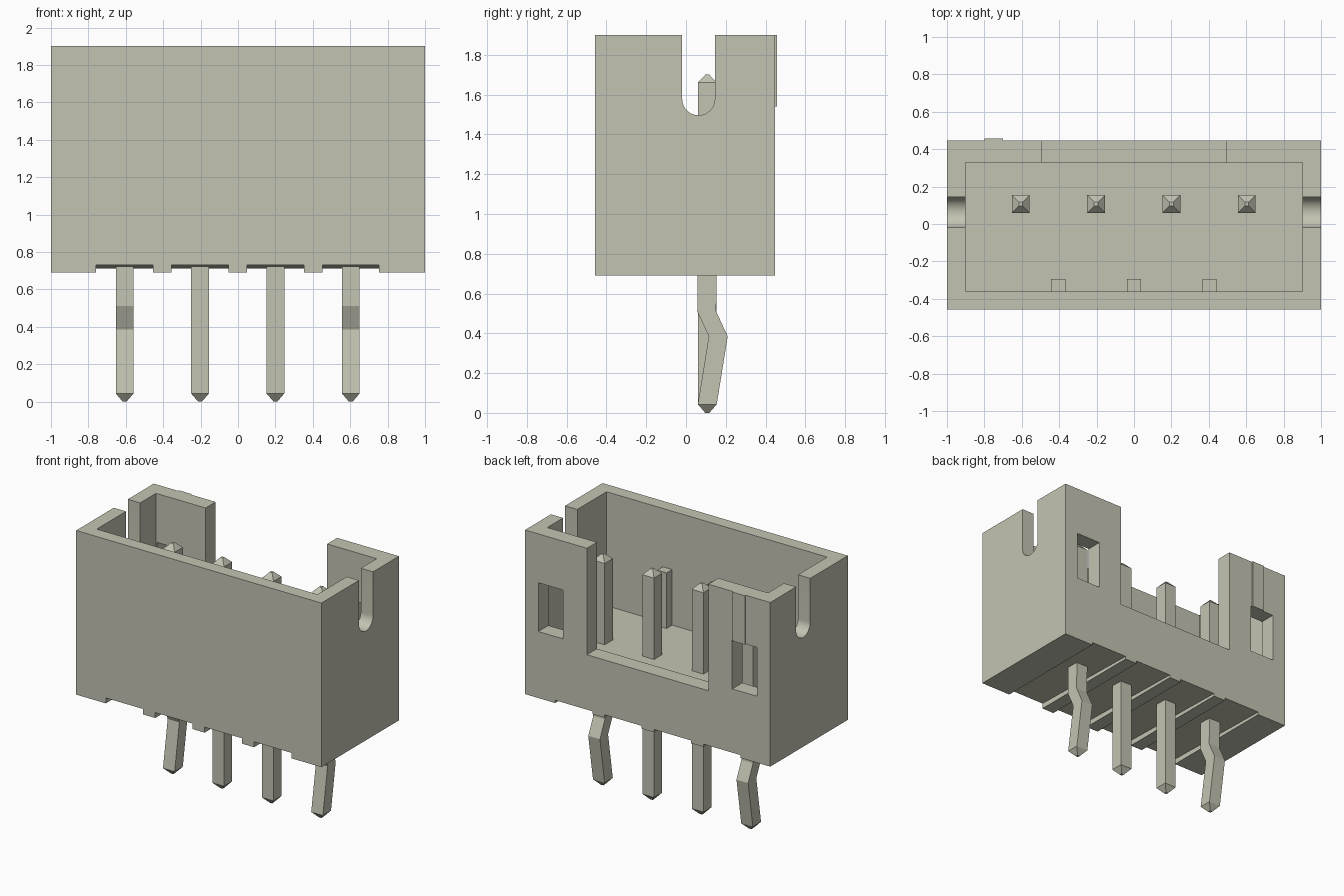
import bpy, bmesh, math
from mathutils import Vector

if "Cube" in bpy.data.objects:
    bpy.data.objects.remove(bpy.data.objects["Cube"], do_unlink=True)

COLOUR = (0.55, 0.55, 0.45, 1.0)
mat = bpy.data.materials.new("pale stone grey")
mat.use_nodes = True
mat.diffuse_color = COLOUR
mat.node_tree.nodes["Principled BSDF"].inputs["Base Color"].default_value = COLOUR


def make_object(name, bm):
    bmesh.ops.recalc_face_normals(bm, faces=bm.faces)
    mesh = bpy.data.meshes.new(name)
    bm.to_mesh(mesh)
    bm.free()
    mesh.materials.append(mat)
    obj = bpy.data.objects.new(name, mesh)
    bpy.context.collection.objects.link(obj)
    return obj


def prism(name, profile, x0, x1):
    """Extrude a (y, z) profile along x."""
    bm = bmesh.new()
    face = bm.faces.new([bm.verts.new((x0, y, z)) for y, z in profile])
    ext = bmesh.ops.extrude_face_region(bm, geom=[face])
    verts = [v for v in ext["geom"] if isinstance(v, bmesh.types.BMVert)]
    bmesh.ops.translate(bm, verts=verts, vec=(x1 - x0, 0, 0))
    return make_object(name, bm)


def box(name, x, y, z):
    return prism(name, [(y[0], z[0]), (y[1], z[0]), (y[1], z[1]), (y[0], z[1])], *x)


def cut(target, cutter):
    cutter.hide_render = True
    mod = target.modifiers.new("cut", "BOOLEAN")
    mod.operation = "DIFFERENCE"
    mod.solver = "EXACT"
    mod.object = cutter
    bpy.context.view_layer.objects.active = target
    bpy.ops.object.modifier_apply(modifier=mod.name)
    bpy.data.objects.remove(cutter, do_unlink=True)


def pin(name, x, path, half=0.0475, tip=0.01):
    """Square pin through (y, z) centres, with a blunt pyramid at each end."""
    bm = bmesh.new()
    rings = []
    for i, (y, z) in enumerate(path):
        h = tip if i in (0, len(path) - 1) else half
        rings.append([bm.verts.new((x + sx * h, y + sy * h, z))
                      for sx, sy in ((-1, -1), (1, -1), (1, 1), (-1, 1))])
    for a, b in zip(rings, rings[1:]):
        for k in range(4):
            bm.faces.new((a[k], a[(k + 1) % 4], b[(k + 1) % 4], b[k]))
    bm.faces.new(rings[0])
    bm.faces.new(rings[-1])
    return make_object(name, bm)


# Housing shell with cavity and wide opening in the back wall
FRONT, BACK, BOTTOM, TOP = -0.457, 0.447, 0.69, 1.9
housing = box("housing", (-1, 1), (FRONT, BACK), (BOTTOM, TOP))
cut(housing, box("cavity_cutter", (-0.9, 0.9), (-0.36, 0.33), (1.06, 2.1)))
cut(housing, box("opening_cutter", (-0.495, 0.495), (0.2, 0.6), (1.115, 2.1)))

# Round-bottomed slots in the end walls and windows in the back wall
SLOT_Y, SLOT_R, SLOT_Z = 0.063, 0.082, 1.578
arc = [(SLOT_Y + SLOT_R * math.cos(math.pi + math.pi * i / 20),
        SLOT_Z + SLOT_R * math.sin(math.pi + math.pi * i / 20)) for i in range(21)]
slot = arc + [(SLOT_Y + SLOT_R, 2.1), (SLOT_Y - SLOT_R, 2.1)]
for side in (-1, 1):
    cut(housing, prism("slot_cutter", slot, *sorted((side * 0.8, side * 1.1))))
    cut(housing, box("window_cutter", sorted((side * 0.69, side * 0.892)),
                     (0.25, 0.6), (1.18, 1.54)))

# Shallow sloped channels under the housing
PIN_X = (-0.606, -0.203, 0.2, 0.603)
channel = [(-0.6, 0.5), (0.6, 0.5), (0.6, 0.707), (FRONT, 0.73), (-0.6, 0.733)]
for x in PIN_X:
    cut(housing, prism("channel_cutter", channel, x - 0.152, x + 0.152))

# Smooth slot curves, crisp edges elsewhere
bpy.ops.object.select_all(action="DESELECT")
housing.select_set(True)
bpy.context.view_layer.objects.active = housing
bpy.ops.object.shade_smooth_by_angle(angle=math.radians(25))

# Small ribs inside the front wall and the raised mark on the back wall
for name, x in (("right", -0.405), ("middle", 0.0), ("left", 0.403)):
    box("rib_" + name, (x - 0.038, x + 0.038), (-0.38, -0.295), (1.04, 1.47))
box("back_mark", (-0.8, -0.7), (0.44, 0.457), (1.54, TOP))

# Contact pins: outer two are kinked below the housing
Y = 0.107
straight = [(Y, 0), (Y, 0.043), (Y, 1.66), (Y, 1.7)]
kinked = [(Y, 0), (Y, 0.043), (0.162, 0.385), (0.104, 0.51), (Y, 0.72), (Y, 1.66), (Y, 1.7)]
for i, x in enumerate(PIN_X):
    pin("pin_%d" % (i + 1), x, kinked if i in (0, 3) else straight)
